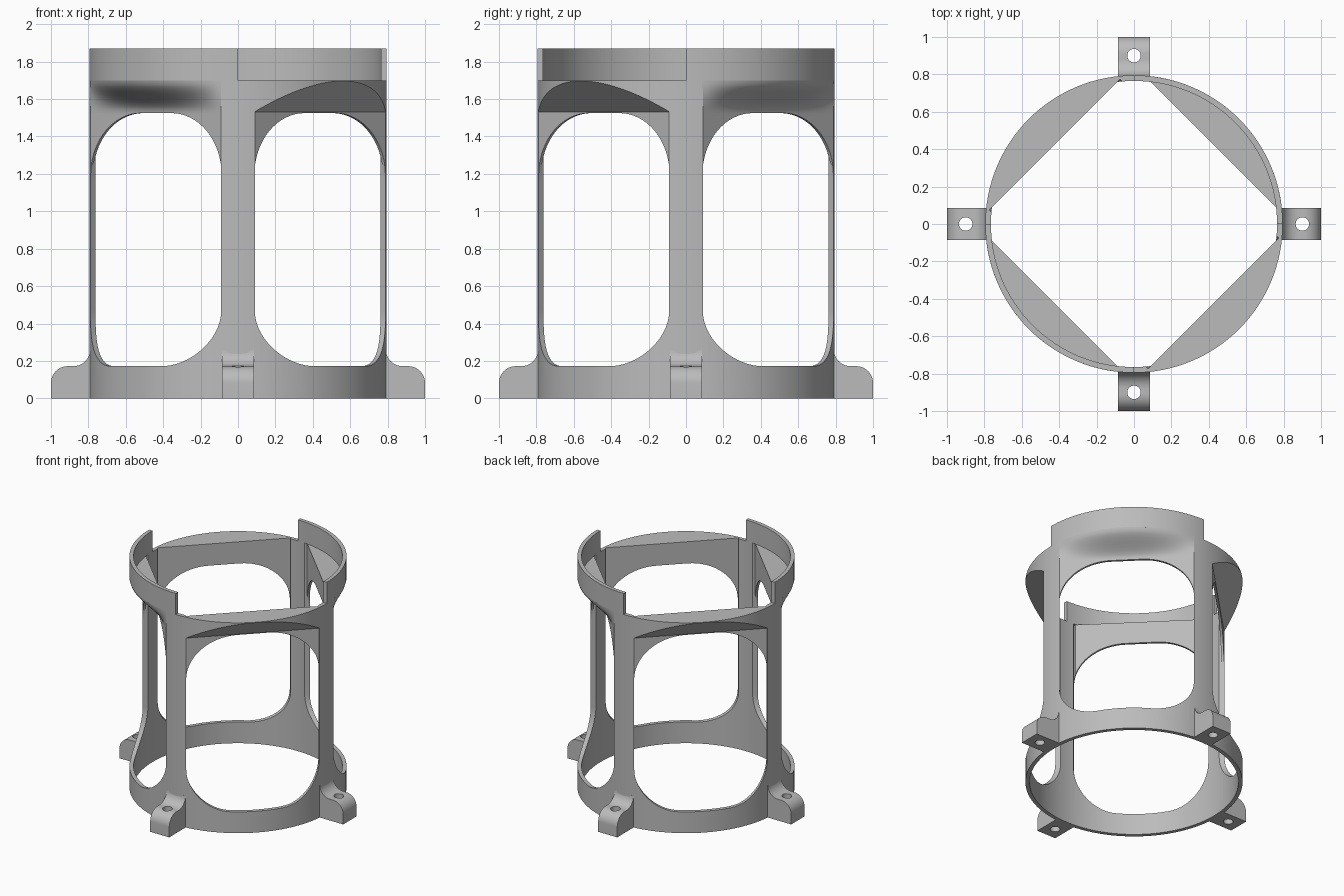
import bpy, bmesh
from math import sin, cos, pi, radians, acos
from mathutils import Vector

cube = bpy.data.objects.get("Cube")
if cube:
    bpy.data.objects.remove(cube)

R_OUT, R_IN = 0.795, 0.765        # shell radii
D_OUT, D_IN = 0.619, 0.60         # flat panel distances from the axis
LEDGE, TOP = 1.70, 1.87           # ledge height, rim height
HALF = 0.495                      # half width of a window
SILL, HEAD = 0.172, 1.525         # window bottom and top
PANEL_LOW = 1.15
X, Y, Z = Vector((1, 0, 0)), Vector((0, 1, 0)), Vector((0, 0, 1))

grey = bpy.data.materials.new("light_grey")
grey.use_nodes = True
GREY = (0.5, 0.5, 0.5, 1)
grey.diffuse_color = GREY
grey.node_tree.nodes["Principled BSDF"].inputs["Base Color"].default_value = GREY


def finish(name, bm):
    bmesh.ops.recalc_face_normals(bm, faces=bm.faces)
    mesh = bpy.data.meshes.new(name)
    bm.to_mesh(mesh)
    bm.free()
    mesh.materials.append(grey)
    ob = bpy.data.objects.new(name, mesh)
    bpy.context.collection.objects.link(ob)
    return ob


def prism(name, outline, axes, t0, t1):
    """Extrude a 2D outline (a, b) along the third axis from t0 to t1."""
    a_dir, b_dir, t_dir = axes
    bm = bmesh.new()
    lo, hi = [[bm.verts.new(a * a_dir + b * b_dir + t * t_dir) for a, b in outline]
              for t in (t0, t1)]
    bm.faces.new(lo)
    bm.faces.new(hi)
    n = len(outline)
    for i in range(n):
        j = (i + 1) % n
        bm.faces.new((lo[i], lo[j], hi[j], hi[i]))
    return finish(name, bm)


def activate(ob):
    bpy.ops.object.select_all(action='DESELECT')
    ob.select_set(True)
    bpy.context.view_layer.objects.active = ob


def boolean(ob, tool, operation='DIFFERENCE'):
    mod = ob.modifiers.new("cut", 'BOOLEAN')
    mod.solver = 'EXACT'
    mod.operation = operation
    mod.object = tool
    activate(ob)
    bpy.ops.object.modifier_apply(modifier=mod.name)
    bpy.data.objects.remove(tool)


def smooth(ob):
    activate(ob)
    bpy.ops.object.shade_smooth_by_angle(angle=radians(30))


def arc(cx, cy, rx, ry, a0, a1, n):
    """Points on an elliptic arc, angles in degrees."""
    return [(cx + rx * cos(radians(a0 + (a1 - a0) * i / n)),
             cy + ry * sin(radians(a0 + (a1 - a0) * i / n))) for i in range(n + 1)]


def disc(r, n=128):
    return arc(0, 0, r, r, 0, 360, n)[:-1]


def frame_axes(angle):
    a = radians(angle)
    return Vector((cos(a), sin(a), 0)), Vector((-sin(a), cos(a), 0))


def cut_arch(panel, out, side):
    """Cut the arched window head through a flat panel."""
    rx, rz = 0.38, 0.33
    outline = [(-HALF, 1.0), (HALF, 1.0)]
    outline += arc(HALF - rx, HEAD - rz, rx, rz, 0, 90, 16)
    outline += arc(-HALF + rx, HEAD - rz, rx, rz, 90, 180, 16)
    boolean(panel, prism("arch_cutter", outline, (side, Z, out), 0.3, 1.0))


# Round shell cut down to a base ring and four pillars
frame = prism("ring_and_pillars", disc(R_OUT), (X, Y, Z), 0, LEDGE)
boolean(frame, prism("bore", disc(R_IN), (X, Y, Z), -0.1, 2))
for angle in (45, 135, 225, 315):
    out, side = frame_axes(angle)
    r = 0.30
    opening = [(HALF, 2.0), (-HALF, 2.0)]
    opening += arc(-HALF + r, SILL + r, r, r, 180, 270, 16)
    opening += arc(HALF - r, SILL + r, r, r, 270, 360, 16)
    boolean(frame, prism("opening_cutter", opening, (side, Z, out), 0.3, 1.0))
smooth(frame)

# Low corners: flat arched panel with a ledge on a sloping underside
for label, angle in (("back_right", 135), ("front_left", 315)):
    out, side = frame_axes(angle)
    section = [(D_IN, PANEL_LOW), (D_OUT, PANEL_LOW), (D_OUT, 1.53),
               (R_OUT, LEDGE - 0.003), (R_OUT + 0.1, LEDGE), (D_IN, LEDGE)]
    ledge = prism(label + "_ledge_panel", section, (out, Z, side), -0.6, 0.6)
    boolean(ledge, prism("round_limit", disc(R_OUT), (X, Y, Z), 0, 2), 'INTERSECT')
    cut_arch(ledge, out, side)
    smooth(ledge)

# High corners: panel blending smoothly from flat into the round rim
ROWS, COLS = 28, 40
for label, angle in (("back_left", 45), ("front_right", 225)):
    out, side = frame_axes(angle)
    spread = acos(D_OUT / R_OUT)
    bm = bmesh.new()
    columns = []
    for i in range(COLS + 1):
        phi = spread * (2 * i / COLS - 1)
        ray = out * cos(phi) + side * sin(phi)
        column = []
        for j in range(ROWS + 1):
            z = PANEL_LOW + (LEDGE - PANEL_LOW) * j / ROWS
            s = min(1, max(0, (z - 1.53) / (LEDGE - 1.53)))
            s = s * s * (3 - 2 * s)
            flat = D_OUT / cos(phi)
            column.append(bm.verts.new(ray * (flat + (R_OUT - flat) * s) + Z * z))
        for z in (LEDGE, PANEL_LOW):
            column.append(bm.verts.new(ray * (D_IN / cos(phi)) + Z * z))
        columns.append(column)
    for c0, c1 in zip(columns, columns[1:]):
        for j in range(len(c0)):
            k = (j + 1) % len(c0)
            bm.faces.new((c0[j], c0[k], c1[k], c1[j]))
    bm.faces.new(columns[0])
    bm.faces.new(columns[-1])
    hood = finish(label + "_blended_panel", bm)
    cut_arch(hood, out, side)
    smooth(hood)

    # Raised quarter of the rim
    wall = arc(0, 0, R_OUT, R_OUT, angle - 45, angle + 45, 32)
    wall += arc(0, 0, R_IN, R_IN, angle + 45, angle - 45, 32)
    smooth(prism(label + "_rim_wall", wall, (X, Y, Z), LEDGE, TOP))

# Four mounting lugs with a rounded nose, a fillet and a screw hole
for label, angle in (("left", 0), ("back", 90), ("right", 180), ("front", 270)):
    out, side = frame_axes(angle)
    profile = [(0.775, 0), (1.0, 0)]
    profile += arc(0.91, SILL - 0.09, 0.09, 0.09, 0, 90, 10)
    profile += arc(0.88, SILL + 0.085, 0.088, 0.085, 270, 180, 10)
    profile += [(0.775, SILL + 0.085)]
    lug = prism(label + "_lug", profile, (out, Z, side), -0.085, 0.085)
    hole = [(0.9 + a, b) for a, b in disc(0.036, 24)]
    boolean(lug, prism("hole_cutter", hole, (out, side, Z), -0.1, 0.5))
    smooth(lug)
